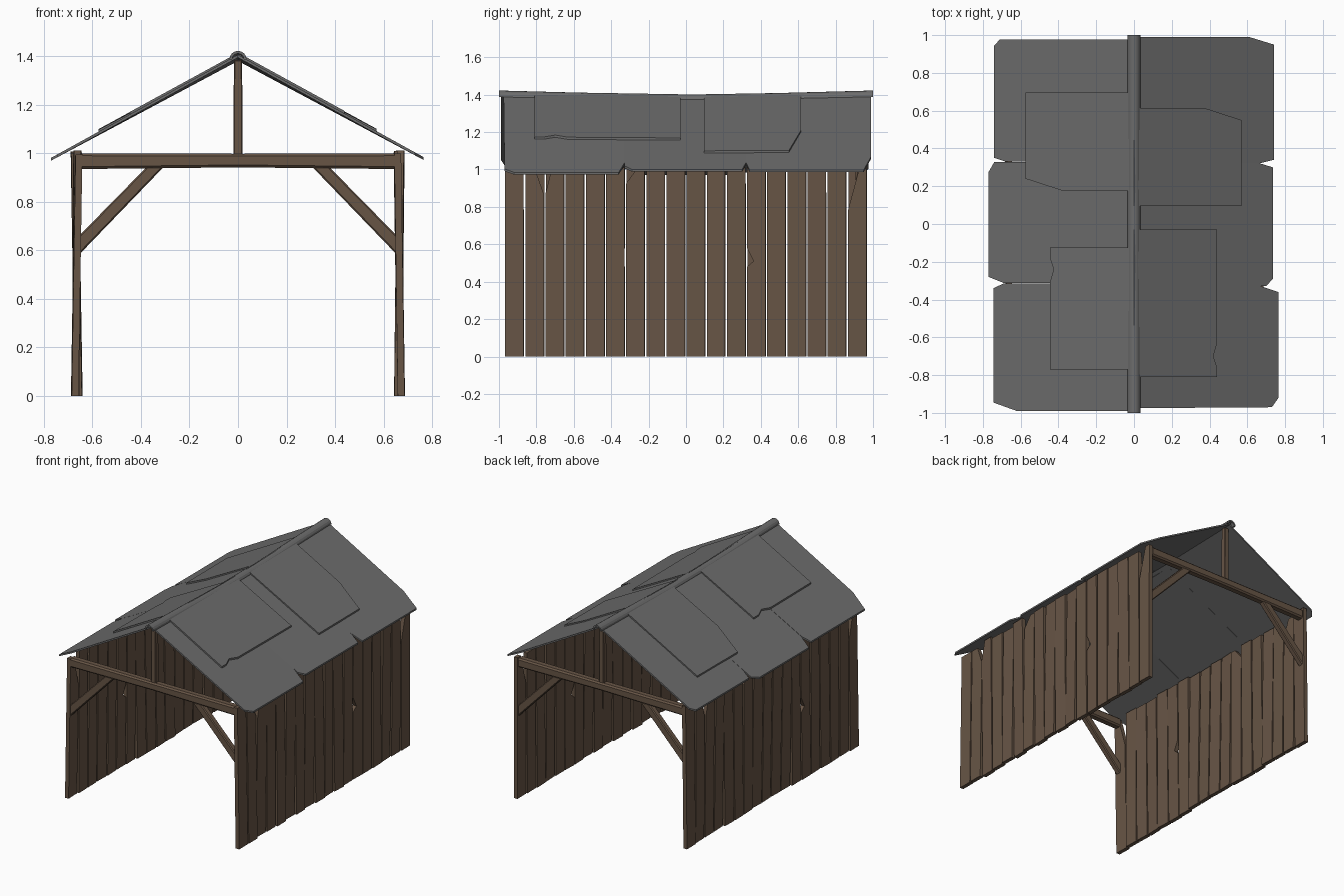
import bpy, bmesh, math, random
from mathutils import Vector

if "Cube" in bpy.data.objects:
    bpy.data.objects.remove(bpy.data.objects["Cube"])

random.seed(4)


def material(name, col):
    m = bpy.data.materials.new(name)
    m.diffuse_color = (*col, 1)
    m.use_nodes = True
    m.node_tree.nodes["Principled BSDF"].inputs["Base Color"].default_value = m.diffuse_color
    return m


wood = material("wood", (0.135, 0.09, 0.06))
slate = material("slate", (0.15, 0.15, 0.15))


def prism(name, pts, vec, mat, bevel=0.0):
    """Extrude a closed outline of 3D points along vec."""
    bm = bmesh.new()
    f = bm.faces.new([bm.verts.new(p) for p in pts])
    ext = bmesh.ops.extrude_face_region(bm, geom=[f])
    for v in ext["geom"]:
        if isinstance(v, bmesh.types.BMVert):
            v.co += Vector(vec)
    if not any(len(g.verts) == len(pts) and g.is_valid and g == f for g in bm.faces):
        bm.faces.new([v for v in bm.verts][:len(pts)])
    bmesh.ops.recalc_face_normals(bm, faces=bm.faces)
    me = bpy.data.meshes.new(name)
    bm.to_mesh(me)
    bm.free()
    me.materials.append(mat)
    ob = bpy.data.objects.new(name, me)
    bpy.context.collection.objects.link(ob)
    if bevel:
        b = ob.modifiers.new("bevel", "BEVEL")
        b.width, b.segments = bevel, 1
    return ob


# Plank walls: the second wall is the first turned half way round
PITCH, COUNT = 0.1078, 18


def plank_outline(i, h):
    a = -0.97 + i * PITCH + 0.003
    b = a + PITCH - 0.009
    left, right = [(a, h)], [(b, h)]
    if i == 1:
        right = [(b, 0.87), (b - 0.045, h)]
    if i == 2:
        left = [(a + 0.035, h), (a, 0.87)]
    if i == 6:
        left = [(a + 0.06, h), (a, 0.925)]
    if i == 17:
        left = [(a + 0.06, h), (a, 0.78)]
    if i == 12:
        left += [(a, 0.58), (a + 0.035, 0.51), (a, 0.48)]
    return [(a, 0), (b, 0)] + right + left


for turn, side in ((1, "right"), (-1, "left")):
    for i in range(COUNT):
        h = random.uniform(0.995, 1.012)
        lean = random.uniform(-0.009, 0.009)
        twist = random.uniform(-0.05, 0.05)
        mid = -0.97 + (i + 0.5) * PITCH
        pts = []
        for y, z in plank_outline(i, h):
            x = 0.651 + lean * (z - 0.5) * 2 + twist * (y - mid)
            pts.append((turn * x, turn * y, z))
        prism(f"{side}_wall_plank_{i + 1}", pts, (turn * 0.028, 0, 0), wood)

# Timber frame at each end: tie beam, king post, two braces
for y, end in ((-0.935, "front"), (0.935, "back")):
    def timber(name, outline, depth, bevel):
        pts = [(x, y - depth / 2, z) for x, z in outline]
        prism(f"{end}_{name}", pts, (0, depth, 0), wood, bevel)

    timber("tie_beam", [(-0.655, 0.935), (0, 0.942), (0.655, 0.935),
                        (0.655, 1.0), (0, 0.998), (-0.655, 1.0)], 0.055, 0.01)
    timber("king_post", [(-0.019, 0.99), (0.019, 0.99), (0.017, 1.385), (-0.017, 1.385)], 0.036, 0.004)
    for s, side in ((1, "right"), (-1, "left")):
        timber(f"{side}_brace", [(s * 0.655, 0.582), (s * 0.655, 0.66),
                                 (s * 0.375, 0.945), (s * 0.305, 0.945)], 0.042, 0.006)


# Roof sheets: plan outlines laid on the slope, the ridge rises toward the ends
def rise(y):
    return 0.017 * max(0, abs(y) - 0.2) / 0.8


def sheet(name, outline, lift=0.0):
    pts = []
    for x, y in outline:
        t = min(1, abs(x) / 0.75)
        pts.append((x, y, 1.378 + lift - 0.53 * abs(x) + rise(y) * (1 - t)))
    prism(name, pts, (0, 0, 0.012), slate)


sheets = {
    "roof_right_front": [(0, -0.975), (0.73, -0.97), (0.765, -0.92), (0.765, -0.36), (0.67, -0.329), (0, -0.329)],
    "roof_right_middle": [(0, -0.329), (0.70, -0.329), (0.735, -0.29), (0.735, 0.30), (0.67, 0.32), (0, 0.32)],
    "roof_right_back": [(0, 0.32), (0.66, 0.32), (0.74, 0.34), (0.74, 0.95), (0.61, 0.99), (0, 0.99)],
    "roof_left_front": [(0, -0.99), (-0.62, -0.99), (-0.745, -0.945), (-0.745, -0.34), (-0.69, -0.315), (0, -0.315)],
    "roof_left_middle": [(0, -0.315), (-0.69, -0.312), (-0.77, -0.28), (-0.77, 0.275), (-0.74, 0.328), (0, 0.33)],
    "roof_left_back": [(0, 0.33), (-0.68, 0.33), (-0.74, 0.35), (-0.74, 0.945), (-0.71, 0.977), (0, 0.977)],
}
patches = {
    "patch_right_front": [(0, -0.81), (0.44, -0.81), (0.44, -0.76), (0.42, -0.70), (0.44, -0.63), (0.44, -0.03), (0, -0.03)],
    "patch_right_back": [(0, 0.095), (0.57, 0.095), (0.57, 0.55), (0.37, 0.615), (0, 0.615)],
    "patch_left_front": [(0, -0.77), (-0.445, -0.77), (-0.445, -0.31), (-0.425, -0.24), (-0.445, -0.18), (-0.445, -0.125), (0, -0.125)],
    "patch_left_back": [(0, 0.175), (-0.375, 0.175), (-0.575, 0.24), (-0.575, 0.695), (0, 0.695)],
}
for name, outline in sheets.items():
    sheet(name, outline)
for name, outline in patches.items():
    sheet(name, outline, 0.012)

# Ridge cap: half-round shell following the sag
bm = bmesh.new()
arc = [math.pi * (k / 8) for k in range(9)]
section = [(0.035 * math.cos(a), 0.035 * math.sin(a)) for a in arc]
section += [(0.024 * math.cos(a), 0.024 * math.sin(a)) for a in reversed(arc)]
n = len(section)
rings = [[bm.verts.new((x, y, 1.366 + 1.25 * rise(y) + z)) for x, z in section]
         for y in (-1, -0.55, -0.2, 0.2, 0.55, 1)]
for r, q in zip(rings, rings[1:]):
    for k in range(n):
        bm.faces.new((r[k], r[(k + 1) % n], q[(k + 1) % n], q[k]))
for r in (rings[0], rings[-1]):
    for k in range(8):
        bm.faces.new((r[k], r[k + 1], r[n - 2 - k], r[n - 1 - k]))
bmesh.ops.recalc_face_normals(bm, faces=bm.faces)
me = bpy.data.meshes.new("ridge_cap")
bm.to_mesh(me)
bm.free()
me.materials.append(slate)
bpy.context.collection.objects.link(bpy.data.objects.new("ridge_cap", me))
